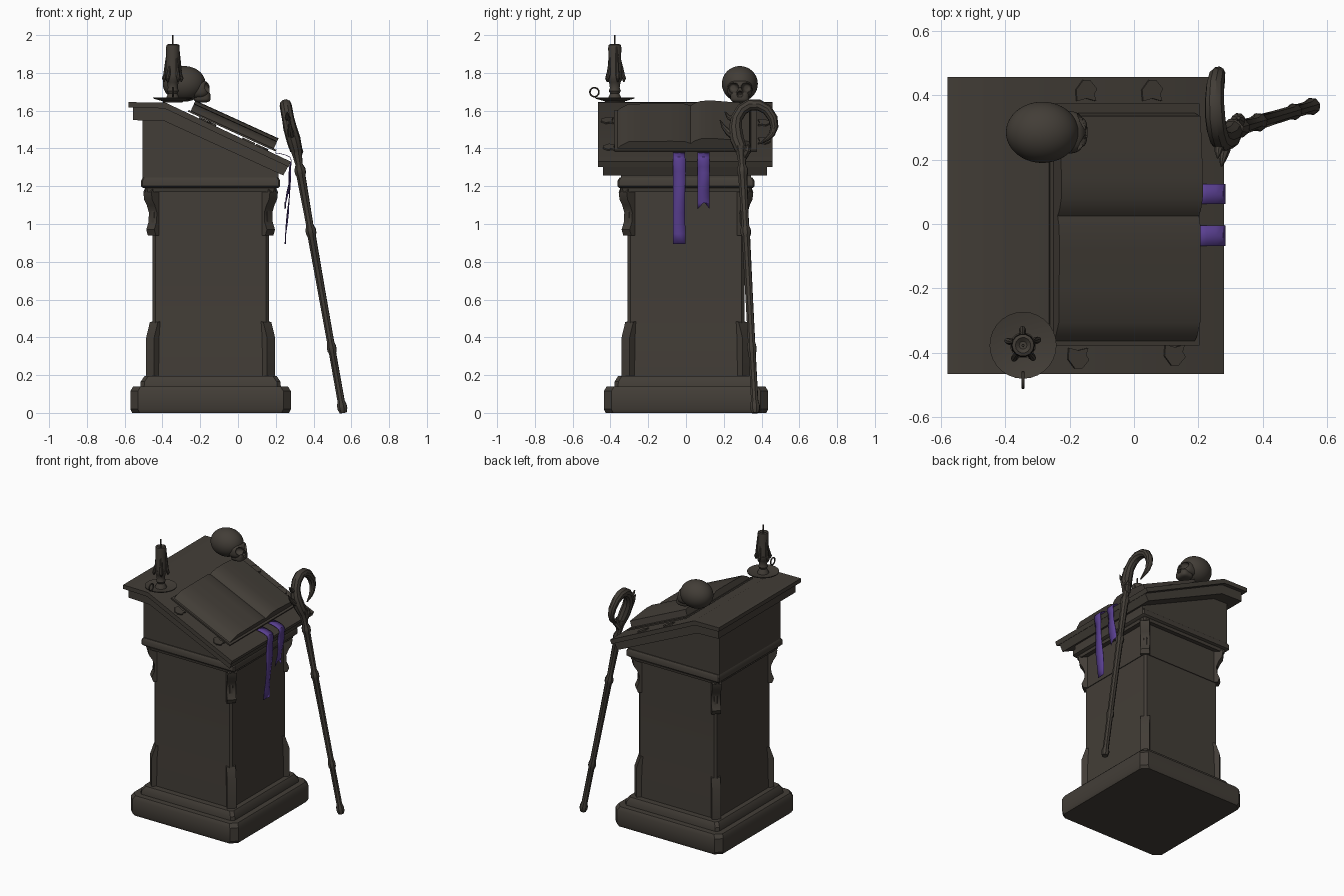
import bpy, bmesh, math
from mathutils import Vector

if "Cube" in bpy.data.objects:
    bpy.data.objects.remove(bpy.data.objects["Cube"])


def material(name, col):
    m = bpy.data.materials.new(name)
    m.diffuse_color = (*col, 1)
    m.use_nodes = True
    m.node_tree.nodes["Principled BSDF"].inputs["Base Color"].default_value = m.diffuse_color
    return m


STONE = material("dark_stone", (0.055, 0.047, 0.038))
PURPLE = material("purple_cloth", (0.10, 0.05, 0.28))
CX = -0.145  # pedestal axis


def finish(name, bm, mat=STONE):
    bmesh.ops.recalc_face_normals(bm, faces=bm.faces)
    me = bpy.data.meshes.new(name)
    bm.to_mesh(me)
    bm.free()
    me.materials.append(mat)
    ob = bpy.data.objects.new(name, me)
    bpy.context.collection.objects.link(ob)
    return ob


def loft(name, rings, closed=True):
    """Skin a list of equal-length rings of points and cap the ends."""
    bm = bmesh.new()
    vs = [[bm.verts.new(p) for p in r] for r in rings]
    n = len(vs[0])
    for a, b in zip(vs, vs[1:]):
        for i in range(n):
            bm.faces.new((a[i], a[(i + 1) % n], b[(i + 1) % n], b[i]))
    if closed:
        bm.faces.new(vs[0])
        bm.faces.new(vs[-1])
    return finish(name, bm)


def tiers(name, sections, c):
    """Square block from (z, half x, half y) sections, corners cut by c."""
    rings = []
    for z, hx, hy in sections:
        ring = []
        for sx, sy in ((1, 1), (-1, 1), (-1, -1), (1, -1)):
            a = (CX + sx * hx, sy * (hy - c), z)
            b = (CX + sx * (hx - c), sy * hy, z)
            ring += [a, b] if sx * sy > 0 else [b, a]
        rings.append(ring)
    return loft(name, rings)


def prism(name, prof, y0, y1):
    return loft(name, [[(x, y, z) for x, z in prof] for y in (y0, y1)])


def lathe(name, prof, cx, cy, seg=20):
    return loft(name, [[(cx + r * math.cos(2 * math.pi * i / seg),
                         cy + r * math.sin(2 * math.pi * i / seg), z)
                        for i in range(seg)] for r, z in prof])


def tube(name, pts, cyclic=False, res=2):
    """Tube through (x, y, z, radius) points."""
    cu = bpy.data.curves.new(name, 'CURVE')
    cu.dimensions = '3D'
    cu.bevel_depth = 1
    cu.bevel_resolution = res
    cu.use_fill_caps = True
    sp = cu.splines.new('POLY')
    sp.points.add(len(pts) - 1)
    for p, (x, y, z, r) in zip(sp.points, pts):
        p.co = (x, y, z, 1)
        p.radius = r
    sp.use_cyclic_u = cyclic
    cu.materials.append(STONE)
    ob = bpy.data.objects.new(name, cu)
    bpy.context.collection.objects.link(ob)
    bpy.ops.object.select_all(action='DESELECT')
    ob.select_set(True)
    bpy.context.view_layer.objects.active = ob
    bpy.ops.object.convert(target='MESH')
    return bpy.context.object


# Pedestal: plinth, step, shaft, neck, capital
tiers("plinth", [(0, .415, .425), (.02, .425, .435), (.115, .425, .435), (.14, .41, .42)], .04)
tiers("step", [(.135, .372, .38), (.165, .37, .378), (.195, .35, .36)], .02)
tiers("shaft", [(.19, .315, .318), (.40, .312, .315), (.48, .308, .31), (.94, .308, .31)], .015)
tiers("neck", [(.94, .313, .315), (1.17, .313, .315), (1.17, .345, .345), (1.195, .35, .35)], .012)
tiers("capital", [(1.19, .357, .352), (1.20, .368, .362), (1.23, .368, .362), (1.245, .36, .352)], .008)

# Corner posts at the foot and carved brackets at the neck
FOOT = [(.34, .19), (.452, .19), (.452, .40), (.425, .48), (.34, .50)]
BRACKET = [(.34, .94), (.44, .94), (.452, .97), (.435, 1.01), (.432, 1.06), (.448, 1.10),
           (.468, 1.13), (.474, 1.17), (.46, 1.19), (.34, 1.19)]
for label, prof in (("corner_foot", FOOT), ("corner_bracket", BRACKET)):
    for sx in (-1, 1):
        for sy in (-1, 1):
            k = math.sqrt(.5)
            loft(label, [[(CX + sx * k * (d + w), sy * k * (d - w), z) for d, z in prof]
                         for w in (-.03, .03)])

# Desk box and two-layer sloping top
prism("desk_box", [(-.505, 1.24), (-.505, 1.56), (-.39, 1.56), (.215, 1.28), (.215, 1.24)], -.345, .345)
prism("desk_underboard", [(-.557, 1.62), (-.557, 1.55), (-.39, 1.545), (.24, 1.257),
                          (.265, 1.305), (-.39, 1.62)], -.44, .43)
prism("desk_top", [(-.58, 1.645), (-.58, 1.617), (-.39, 1.612), (.268, 1.302),
                   (.28, 1.33), (-.385, 1.643)], -.467, .457)

# Frame lying on the slope: u down, v across, n out
TH = math.atan(.455)


def slope(u, v, n, o=(-.265, 1.595)):
    return (o[0] + u * math.cos(TH) + n * math.sin(TH), v,
            o[1] - u * math.sin(TH) + n * math.cos(TH))


# Open book: covers and curved page block
COVER = [(-.378, 0), (.375, 0), (.375, .01), (-.378, .01)]
loft("book_cover", [[slope(u, v, n) for v, n in COVER] for u in (0, .51)])
PAGES = [(-.365, .008), (-.345, .028), (-.305, .05), (-.2, .052), (-.08, .053), (-.01, .052),
         (.025, .04), (.045, .055), (.08, .068), (.14, .07), (.23, .062), (.335, .052), (.345, .008)]
loft("book_pages", [[slope(u, v, n) for v, n in PAGES] for u in (.012, .495)])

# Small leaf plates on the board
LEAF = [(-.033, .03), (-.036, -.005), (-.012, -.035), (.012, -.035), (.036, -.008),
        (.026, .008), (.033, .03), (0, .022)]
for x, y, s in ((-.15, .412, -1), (.055, .412, -1), (-.175, -.415, 1), (.125, -.405, 1)):
    z = 1.643 - (x + .385) * .4707
    loft("leaf_plate", [[slope(a, y + s * b, n, (x, z)) for a, b in LEAF] for n in (-.002, .008)])

# Skull facing +x: cranium, face and jaw, with pressed-in eyes and nose
SY = .285
for name, c, r, box in (("skull_cranium", (-.285, SY, 1.742), (.113, .095, .094), 1),
                        ("skull_face", (-.208, SY, 1.712), (.058, .066, .05), .75),
                        ("skull_jaw", (-.190, SY, 1.673), (.045, .05, .03), .6)):
    bm = bmesh.new()
    bmesh.ops.create_icosphere(bm, subdivisions=5, radius=1)
    for v in bm.verts:
        p = [math.copysign(abs(t) ** box, t) * s + o for t, s, o in zip(v.co, r, c)]
        if p[0] > c[0] - .02:
            for dy, z, rad in ((-.034, 1.722, .026), (.034, 1.722, .026), (0, 1.69, .015)):
                d = math.hypot(p[1] - SY - dy, p[2] - z) / rad
                if d < 1:
                    p[0] -= (1 - d ** 4) * rad * 1.5
        v.co = p
    finish(name, bm)

# Candle on a dish with ring handle, wax drips and wick
KX, KY = -.345, -.377
lathe("candle_dish", [(.05, 1.643), (.055, 1.65), (.103, 1.664), (.104, 1.670), (.06, 1.660), (.02, 1.658)], KX, KY, 28)
lathe("candle_holder", [(.04, 1.655), (.032, 1.675), (.024, 1.69), (.032, 1.705), (.026, 1.72),
                        (.03, 1.75), (.04, 1.765), (.04, 1.785)], KX, KY)
lathe("candle", [(.038, 1.77), (.037, 1.85), (.034, 1.88), (.036, 1.93), (.034, 1.948), (.024, 1.952), (.012, 1.942)], KX, KY, 14)
for i, top in enumerate((1.94, 1.86, 1.9, 1.84, 1.88)):
    a = i * 2 * math.pi / 5 + .35
    tube("wax_drip", [(KX + r * math.cos(a), KY + r * math.sin(a), z, w) for r, z, w in
                      ((.03, top, .006), (.036, (top + 1.8) / 2, .008), (.042, 1.79, .011),
                       (.05, 1.77, .010), (.047, 1.752, .004))])
tube("wick", [(KX, KY, 1.94, .005), (KX, KY, 2.0, .004)])
tube("dish_handle", [(KX, -.485 + .024 * math.cos(t * math.pi / 7), 1.698 + .024 * math.sin(t * math.pi / 7), .005)
                     for t in range(14)], True, 1)

# Leaning staff with knots, its crook and spurs
knots = {.02: .027, .33: .026, .95: .029, 1.27: .031}
rows = [(0, .02)]
for z, r in knots.items():
    rows += [(z - .015, r - .006), (z, r), (z + .02, r), (z + .045, .02)]
rows += [(.65, .021), (1.36, .026), (1.41, .036)]
rows = sorted(t for t in rows if t[0] >= 0)
tube("staff", [(.557 - .178 * z, .367 - .053 * z, z, r) for z, r in rows])
tube("staff_crook", [(.308, .293, 1.39, .033), (.293, .27, 1.45, .038), (.275, .262, 1.51, .036),
                     (.265, .268, 1.56, .032), (.257, .295, 1.605, .032), (.252, .335, 1.63, .032),
                     (.25, .385, 1.63, .030), (.252, .43, 1.605, .028), (.258, .46, 1.56, .026),
                     (.262, .468, 1.515, .022), (.266, .455, 1.475, .017), (.27, .43, 1.45, .012),
                     (.272, .39, 1.425, .004)], res=3)
tube("staff_spur", [(.285, .265, 1.46, .024), (.28, .225, 1.485, .018), (.275, .198, 1.515, .011), (.272, .18, 1.55, .003)])
tube("staff_spur", [(.268, .265, 1.55, .02), (.262, .225, 1.565, .012), (.26, .205, 1.595, .003)])
tube("staff_collar_bud", [(.31, .30, 1.35, .022), (.325, .325, 1.39, .022), (.325, .33, 1.42, .005)])


# Bookmark ribbons draped over the desk edge
def ribbon(y0, y1, bottom, notch):
    path = [(.195, 1.378), (.225, 1.374), (.255, 1.366), (.276, 1.355), (.284, 1.335)]
    path += [(.282 - .028 * t / 8, 1.335 + (bottom - 1.335) * t / 8) for t in range(1, 9)]
    bm = bmesh.new()
    grid = []
    for i, (x, z) in enumerate(path):
        last = i == len(path) - 1
        grid.append([bm.verts.new((x + .005 * math.sin(i * .9 + j) * (i > 4), y0 + (y1 - y0) * j / 2,
                                   z + (notch if last and j == 1 else 0))) for j in range(3)])
    for a, b in zip(grid, grid[1:]):
        for j in range(2):
            bm.faces.new((a[j], a[j + 1], b[j + 1], b[j]))
    ob = finish("bookmark_ribbon", bm, PURPLE)
    ob.modifiers.new("thickness", 'SOLIDIFY').thickness = .003


ribbon(-.068, -.004, .893, 0)
ribbon(.062, .124, 1.08, .04)

# Smooth shading with sharp edges kept
bpy.ops.object.select_all(action='SELECT')
bpy.context.view_layer.objects.active = bpy.data.objects["plinth"]
bpy.ops.object.shade_smooth_by_angle(angle=math.radians(35))
